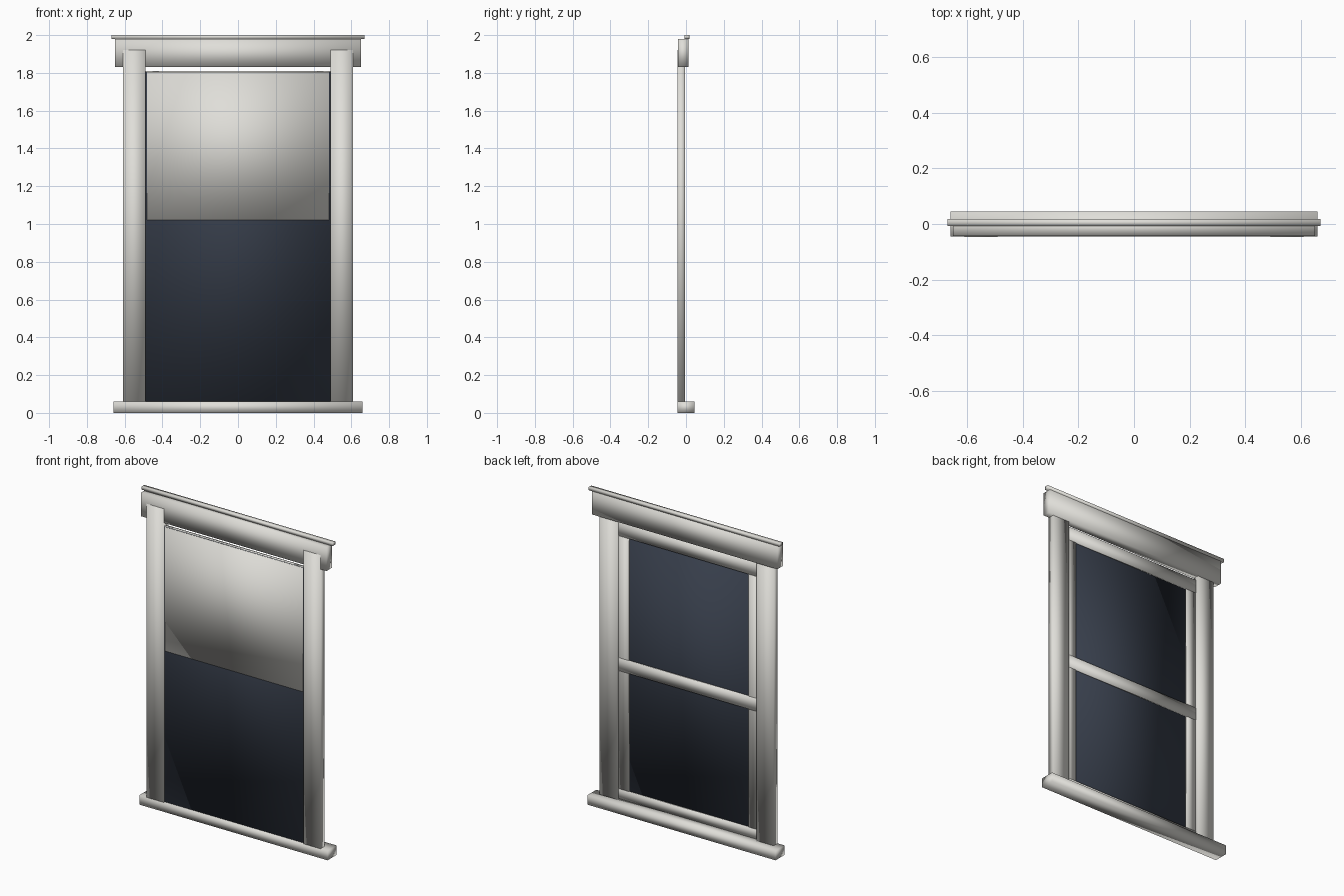
import bpy
import bmesh
from mathutils import Matrix, Vector

cube = bpy.data.objects.get("Cube")
if cube:
    bpy.data.objects.remove(cube, do_unlink=True)


def make_material(name, rgb, roughness):
    mat = bpy.data.materials.new(name)
    mat.use_nodes = True
    color = (*rgb, 1.0)
    mat.diffuse_color = color
    bsdf = mat.node_tree.nodes["Principled BSDF"]
    bsdf.inputs["Base Color"].default_value = color
    bsdf.inputs["Roughness"].default_value = roughness
    return mat


paint = make_material("warm_white_paint", (0.74, 0.73, 0.69), 0.6)
glass = make_material("dark_blue_glass", (0.038, 0.048, 0.07), 0.4)


def box(name, x, y, z, mat):
    """Softly shaded box spanning the given (low, high) ranges."""
    low, high = (Vector(corner) for corner in zip(x, y, z))
    size = high - low
    bm = bmesh.new()
    bmesh.ops.create_cube(
        bm, size=1.0,
        matrix=Matrix.Translation((low + high) / 2) @ Matrix.Diagonal((*size, 1.0)))
    for face in bm.faces:
        face.smooth = True
    mesh = bpy.data.meshes.new(name)
    bm.to_mesh(mesh)
    bm.free()
    mesh.materials.append(mat)
    obj = bpy.data.objects.new(name, mesh)
    bpy.context.collection.objects.link(obj)
    return obj


def centred(half):
    return (-half, half)


# Sill, header and its thin cap
box("sill", centred(0.66), centred(0.045), (0.0, 0.06), paint)
box("header", centred(0.65), (-0.043, 0.013), (1.83, 1.98), paint)
box("header_cap", centred(0.67), (-0.008, 0.018), (1.98, 2.0), paint)

# Side posts and the slim sash stiles beside them
for side, sign in (("left", 1), ("right", -1)):
    def span(a, b):
        return tuple(sorted((sign * a, sign * b)))
    box(side + "_post", span(0.49, 0.61), (-0.046, -0.005), (0.06, 1.92), paint)
    box(side + "_stile", span(0.42, 0.49), (-0.034, -0.026), (0.06, 1.81), paint)

# Sash rails on the back of the glass
for name, z in (("bottom_rail", (0.06, 0.12)),
                ("middle_rail", (0.87, 0.95)),
                ("top_rail", (1.725, 1.81))):
    box(name, centred(0.49), (-0.034, -0.022), z, paint)

# Glass pane and the half-lowered blind in front of it
box("glass_pane", centred(0.49), (-0.036, -0.032), (0.06, 1.805), glass)
box("blind", centred(0.483), (-0.042, -0.038), (1.02, 1.805), paint)
